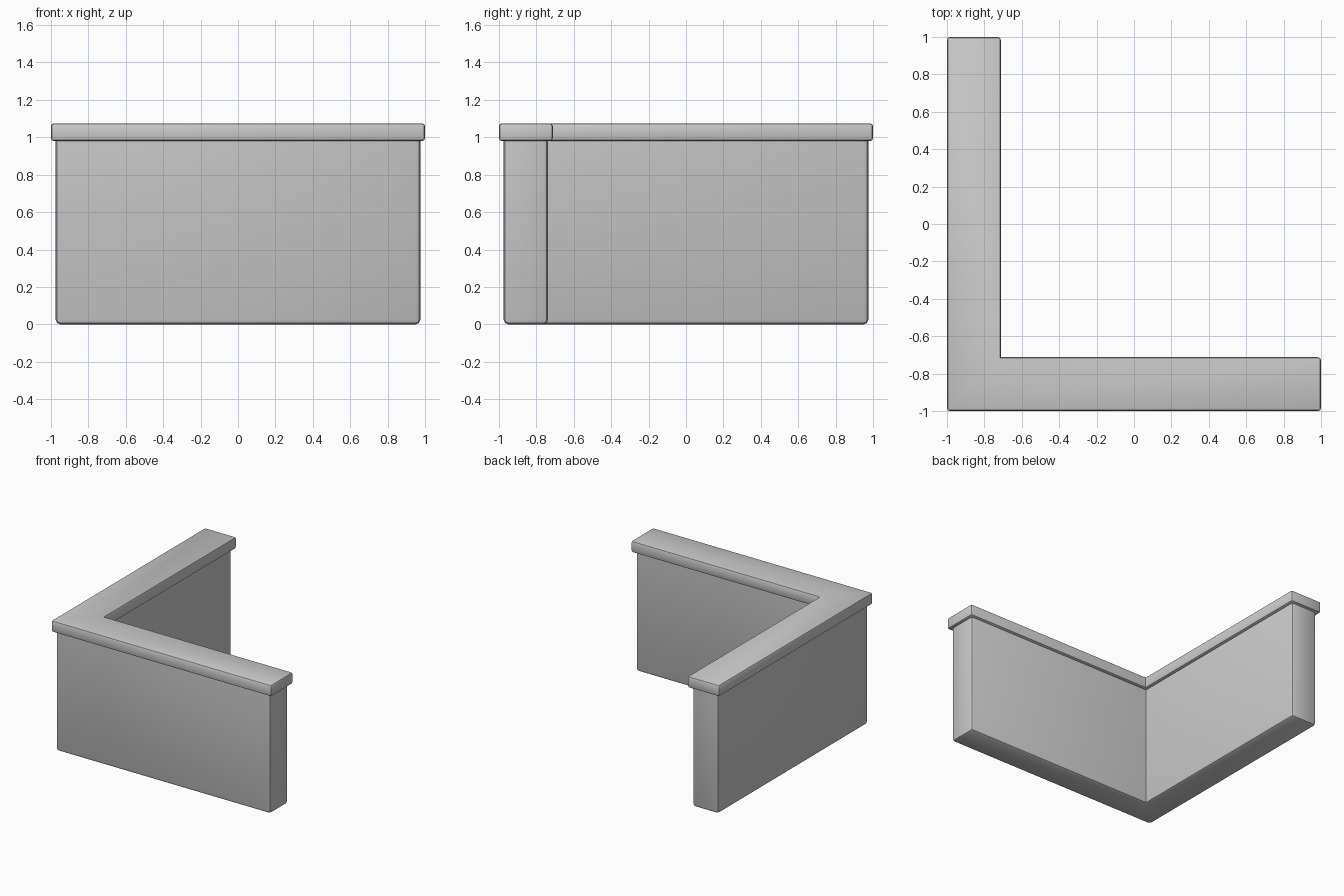
import bpy, bmesh

if "Cube" in bpy.data.objects:
    bpy.data.objects.remove(bpy.data.objects["Cube"])


def l_block(name, outer, inner, z0, z1, bevel, bevel_top=True, segments=2):
    """Extruded L footprint with rounded convex edges and a crisp inner corner."""
    a, b = outer, inner
    outline = [(-a, -a), (a, -a), (a, b), (b, b), (b, a), (-a, a)]
    bm = bmesh.new()
    face = bm.faces.new([bm.verts.new((x, y, z0)) for x, y in outline])
    extruded = bmesh.ops.extrude_face_region(bm, geom=[face])["geom"]
    top = [v for v in extruded if isinstance(v, bmesh.types.BMVert)]
    bmesh.ops.translate(bm, verts=top, vec=(0, 0, z1 - z0))
    bmesh.ops.recalc_face_normals(bm, faces=bm.faces)

    # Round everything except the concave corner (and optionally the hidden top)
    def wanted(e):
        at_top = all(abs(v.co.z - z1) < 1e-5 for v in e.verts)
        at_inner = all(abs(v.co.x - b) + abs(v.co.y - b) < 1e-5 for v in e.verts)
        return not at_inner and (bevel_top or not at_top)

    bmesh.ops.bevel(bm, geom=[e for e in bm.edges if wanted(e)], offset=bevel,
                    offset_type='OFFSET', segments=segments, profile=0.5,
                    affect='EDGES')
    bmesh.ops.recalc_face_normals(bm, faces=bm.faces)
    mesh = bpy.data.meshes.new(name)
    bm.to_mesh(mesh)
    bm.free()
    obj = bpy.data.objects.new(name, mesh)
    bpy.context.collection.objects.link(obj)
    bpy.ops.object.select_all(action='DESELECT')
    obj.select_set(True)
    bpy.context.view_layer.objects.active = obj
    bpy.ops.object.shade_smooth_by_angle(angle=0.6)
    return obj


# Corner wall body
l_block("corner_wall", 0.975, -0.738, 0.0, 0.99, 0.025, bevel_top=False)

# Overhanging coping along the top
l_block("wall_coping", 1.0, -0.712, 0.98, 1.075, 0.016)
